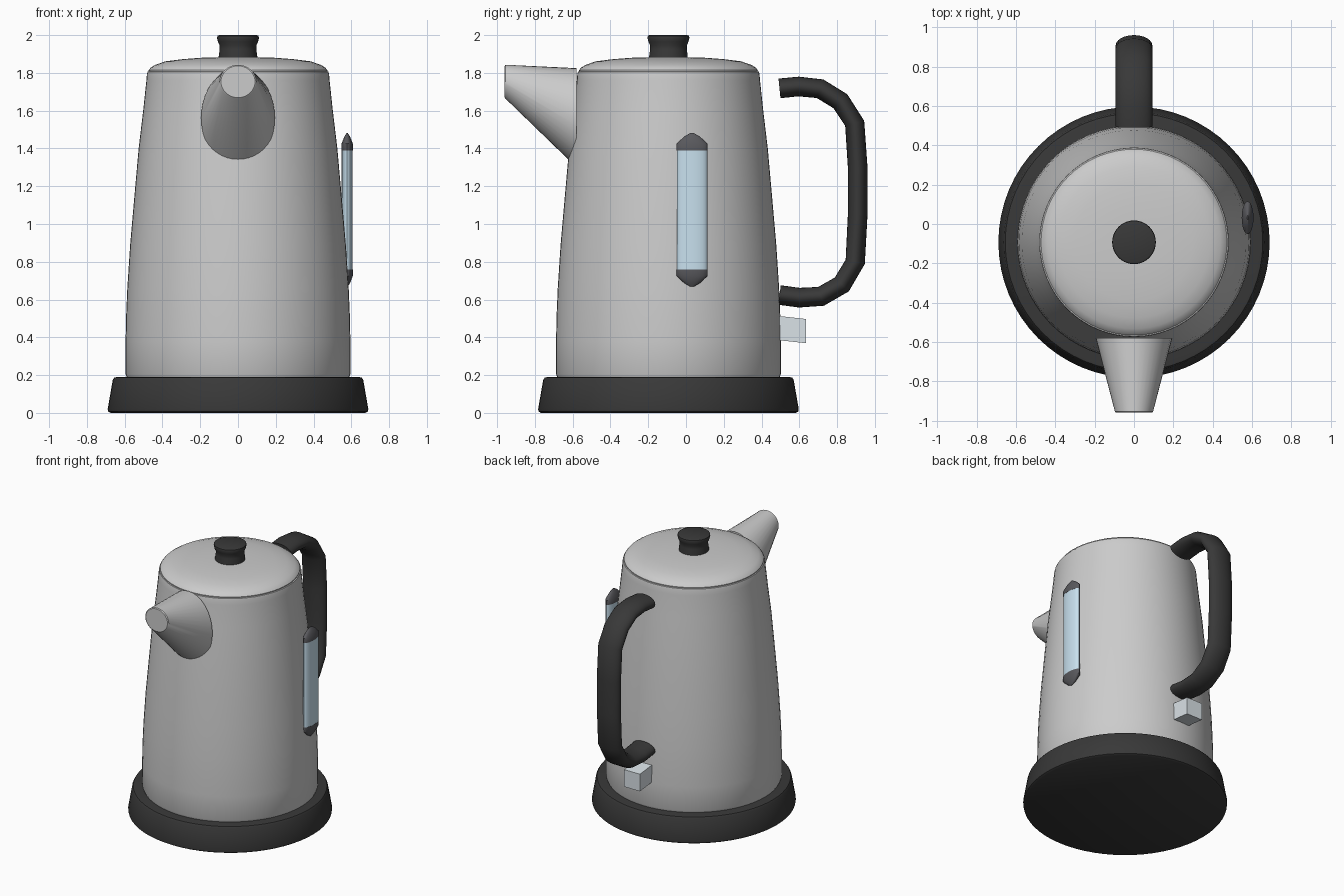
import bpy, bmesh, math

if "Cube" in bpy.data.objects:
    bpy.data.objects.remove(bpy.data.objects["Cube"])

CY = -0.093  # kettle axis in y


def material(name, rgb):
    m = bpy.data.materials.new(name)
    m.diffuse_color = (*rgb, 1)
    m.use_nodes = True
    m.node_tree.nodes["Principled BSDF"].inputs["Base Color"].default_value = m.diffuse_color
    return m


DARK = material("dark_plastic", (0.04, 0.04, 0.04))
TRIM = material("gauge_trim", (0.1, 0.1, 0.11))
GLASS = material("gauge_glass", (0.58, 0.75, 0.86))
CLEAR = material("switch_plastic", (0.7, 0.76, 0.8))


def loft(name, rings, mat=None, angle=35):
    """Skin a list of equal-length point rings and cap both ends."""
    bm = bmesh.new()
    rows = [[bm.verts.new(p) for p in ring] for ring in rings]
    n = len(rows[0])
    for a, b in zip(rows, rows[1:]):
        for i in range(n):
            j = (i + 1) % n
            bm.faces.new((a[i], a[j], b[j], b[i]))
    bm.faces.new(rows[0][::-1])
    bm.faces.new(rows[-1])
    bmesh.ops.recalc_face_normals(bm, faces=bm.faces)
    mesh = bpy.data.meshes.new(name)
    bm.to_mesh(mesh)
    bm.free()
    ob = bpy.data.objects.new(name, mesh)
    bpy.context.collection.objects.link(ob)
    if mat:
        mesh.materials.append(mat)
    if angle:
        bpy.ops.object.select_all(action='DESELECT')
        ob.select_set(True)
        bpy.context.view_layer.objects.active = ob
        bpy.ops.object.shade_smooth_by_angle(angle=math.radians(angle))
    return ob


def circle(n):
    return [(math.cos(2 * math.pi * i / n), math.sin(2 * math.pi * i / n)) for i in range(n)]


def stack(name, profile, mat=None, cx=0, cy=CY, sx=1, sy=1, n=64, angle=35):
    """Horizontal (elliptic) rings from (radius, z) pairs."""
    rings = [[(cx + sx * r * c, cy + sy * r * s, z) for c, s in circle(n)] for r, z in profile]
    return loft(name, rings, mat, angle)


# Power base, body, lid and knob
stack("power_base", [(0.675, 0), (0.688, 0.008), (0.69, 0.02), (0.663, 0.175), (0.655, 0.187), (0.64, 0.19)], DARK)
stack("body", [(0.57, 0.185), (0.589, 0.19), (0.595, 0.205), (0.595, 0.38), (0.592, 0.52), (0.586, 0.66),
               (0.571, 0.89), (0.55, 1.13), (0.526, 1.4), (0.502, 1.6), (0.485, 1.76), (0.482, 1.795),
               (0.479, 1.806), (0.465, 1.81)])
stack("lid", [(0.472, 1.79), (0.473, 1.815), (0.462, 1.828), (0.44, 1.842), (0.385, 1.861),
              (0.3, 1.872), (0.2, 1.88), (0.1, 1.882)])
stack("lid_knob", [(0.102, 1.87), (0.102, 1.89), (0.097, 1.925), (0.097, 1.945), (0.106, 1.965), (0.111, 1.985),
                   (0.109, 1.996), (0.1, 2.0)], DARK)

# Spout: elliptic sections along y, given as (y, half width, z low, z high)
spout = [(-0.58, 0.195, 1.30, 1.825), (-0.955, 0.097, 1.663, 1.843), (-0.96, 0.09, 1.669, 1.837)]
loft("spout", [[(w * c, y, (lo + hi) / 2 + (hi - lo) / 2 * s) for c, s in circle(40)]
               for y, w, lo, hi in spout])

# Handle: flat oval swept along a bracket-shaped path in the yz plane
path = [(0.495, 1.718), (0.596, 1.728), (0.71, 1.716), (0.817, 1.65), (0.893, 1.533), (0.909, 1.3),
        (0.909, 1.05), (0.896, 0.8), (0.825, 0.68), (0.715, 0.617), (0.6, 0.61), (0.495, 0.624)]
rings = []
for i, (y, z) in enumerate(path):
    a, b = path[max(i - 1, 0)], path[min(i + 1, len(path) - 1)]
    dy, dz = b[0] - a[0], b[1] - a[1]
    d = math.hypot(dy, dz)
    rings.append([(0.093 * c, y - dz / d * 0.052 * s, z + dy / d * 0.052 * s) for c, s in circle(24)])
loft("handle", rings, DARK)

# Water gauge: glass with a pointed cap at each end
gauge = dict(cx=0.578, cy=0.032, sx=0.03, sy=0.083, n=24)
stack("gauge_glass", [(0.97, 0.74), (0.97, 1.41)], GLASS, **gauge)
for name, z, d in (("gauge_cap_top", 1.39, 1), ("gauge_cap_bottom", 0.76, -1)):
    stack(name, [(1, z), (1, z + d * 0.035), (0.5, z + d * 0.073), (0.1, z + d * 0.092)], TRIM, **gauge)

# Switch: small lever drooping slightly towards its tip
loft("switch", [[(sx * 0.065, y, z + sz * 0.064) for sx, sz in ((-1, -1), (1, -1), (1, 1), (-1, 1))]
                for y, z in ((0.47, 0.451), (0.636, 0.433))], CLEAR, 0)
